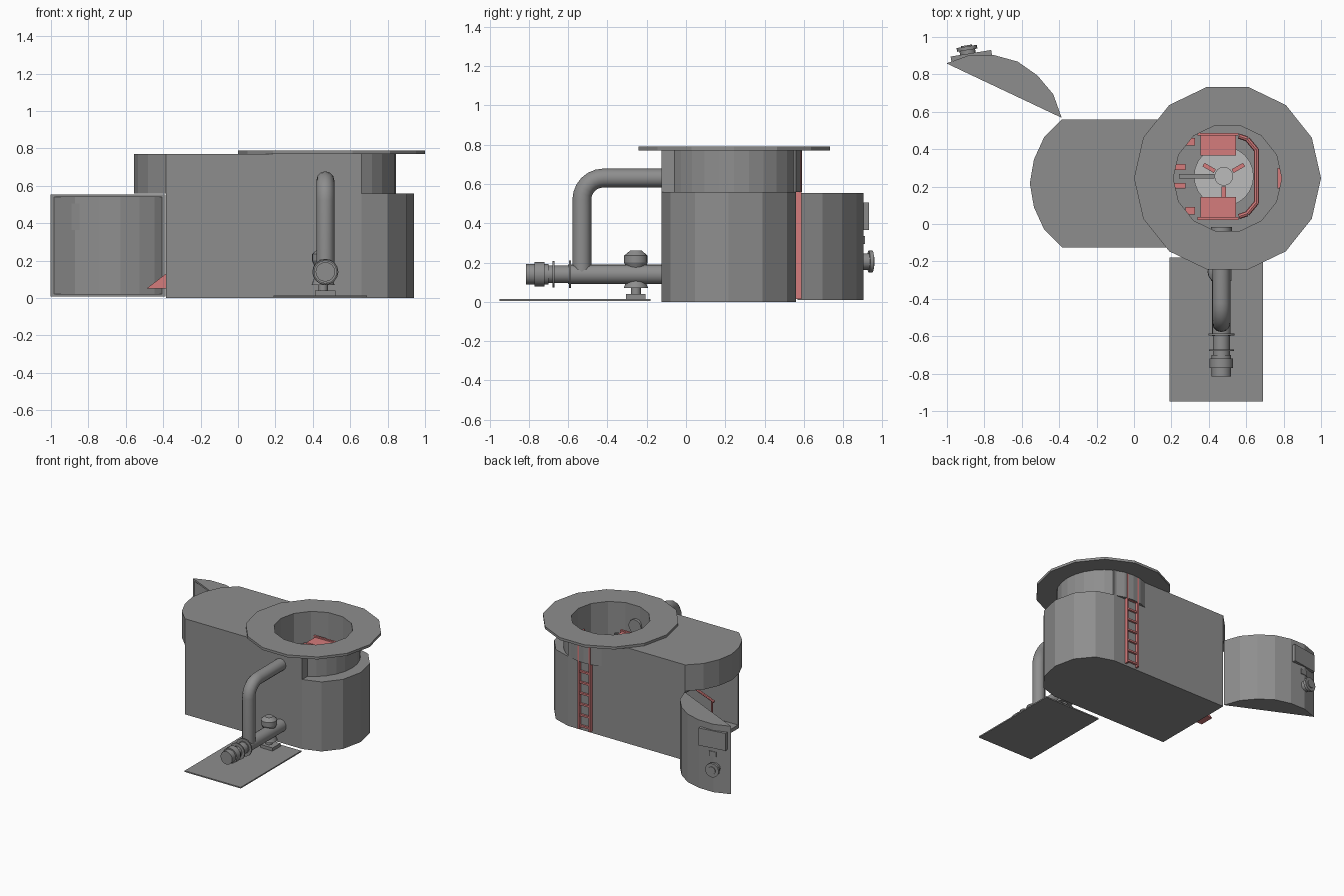
import bpy, bmesh, math
from mathutils import Vector, Matrix

cube = bpy.data.objects.get("Cube")
if cube:
    bpy.data.objects.remove(cube)


def material(name, color):
    m = bpy.data.materials.new(name)
    m.use_nodes = True
    m.diffuse_color = color
    m.node_tree.nodes["Principled BSDF"].inputs["Base Color"].default_value = color
    return m


GREY = material("steel grey", (0.27, 0.27, 0.27, 1))
RED = material("fittings red", (0.66, 0.2, 0.2, 1))
LIGHT = material("pale grey", (0.5, 0.5, 0.5, 1))


def finish(name, bm, mat, smooth=False):
    bmesh.ops.recalc_face_normals(bm, faces=bm.faces)
    me = bpy.data.meshes.new(name)
    bm.to_mesh(me)
    bm.free()
    me.materials.append(mat)
    ob = bpy.data.objects.new(name, me)
    bpy.context.collection.objects.link(ob)
    if smooth:
        bpy.ops.object.select_all(action='DESELECT')
        ob.select_set(True)
        bpy.context.view_layer.objects.active = ob
        bpy.ops.object.shade_smooth_by_angle(angle=math.radians(35))
    return ob


def box(name, center, size, mat, turn=0, axis='Z'):
    bm = bmesh.new()
    m = Matrix.Translation(center) @ Matrix.Rotation(turn, 4, axis) @ Matrix.Diagonal((*size, 1))
    bmesh.ops.create_cube(bm, size=1, matrix=m)
    return finish(name, bm, mat)


def rod(name, a, b, r, mat, r2=None, sides=16, smooth=True):
    a, b = Vector(a), Vector(b)
    d = b - a
    bm = bmesh.new()
    m = Matrix.Translation((a + b) / 2) @ d.to_track_quat('Z', 'Y').to_matrix().to_4x4()
    bmesh.ops.create_cone(bm, cap_ends=True, segments=sides, radius1=r,
                          radius2=r if r2 is None else r2, depth=d.length, matrix=m)
    return finish(name, bm, mat, smooth)


def prism(name, outline, z0, z1, mat):
    bm = bmesh.new()
    f = bm.faces.new([bm.verts.new((x, y, z0)) for x, y in outline])
    ext = bmesh.ops.extrude_face_region(bm, geom=[f])
    bmesh.ops.translate(bm, vec=(0, 0, z1 - z0),
                        verts=[v for v in ext["geom"] if isinstance(v, bmesh.types.BMVert)])
    return finish(name, bm, mat)


def ngon(cx, cy, r, n=14):
    return [(cx + r * math.cos(math.tau * i / n), cy + r * math.sin(math.tau * i / n)) for i in range(n)]


def cut(ob, cutter):
    mod = ob.modifiers.new("cut", 'BOOLEAN')
    mod.operation, mod.solver, mod.object = 'DIFFERENCE', 'EXACT', cutter
    bpy.context.view_layer.objects.active = ob
    bpy.ops.object.modifier_apply(modifier=mod.name)


# Hull: lower body, roof with rounded canopy, and round collar
X0, X1, Y0, Y1 = -0.385, 0.66, -0.125, 0.56
YM, HALF = (Y0 + Y1) / 2, (Y1 - Y0) / 2
SPLIT, TOP = 0.56, 0.77
CX, CY = 0.5, 0.245


def end_arc(x, depth):
    return [(x + depth * math.cos(a), YM + HALF * math.sin(a))
            for a in (math.radians(-90 + 30 * i) for i in range(7))]


# Shallow arc shared by the canopy and the door: (along, depth)
SHALLOW = [(0, 0), (0.095, 0.095), (0.215, 0.15), (0.3425, 0.172),
           (0.47, 0.15), (0.59, 0.095), (0.685, 0)]
lower = prism("lower_body", [(X0, Y0)] + end_arc(X1, 0.28) + [(X0, Y1)], 0, SPLIT, GREY)
upper = prism("upper_body", [(X1, Y0), (X1, Y1)] + [(X0 - d, Y1 - t) for t, d in SHALLOW],
              SPLIT, TOP, GREY)
collar = prism("collar", ngon(CX, CY, 0.345, 28), SPLIT, TOP, GREY)
rim = prism("top_rim", ngon(CX, CY, 0.5), TOP, 0.79, GREY)

# Hollow cabin and round well
well = prism("well_cutter", ngon(CX, CY, 0.29), 0.03, 1, GREY)
cabin = box("cabin_cutter", (0.02, YM, 0.285), (1.24, HALF * 2 - 0.03, 0.51), GREY)
for ob in (lower, upper, collar, rim):
    cut(ob, well)
cut(lower, cabin)
for ob in (well, cabin):
    bpy.data.objects.remove(ob)

# Open door: curved hollow shell, swung out from its hinge
hinge = Vector((-0.385, 0.567))
along = Vector((-0.904, 0.427))
out = Vector((0.427, 0.904))
DOOR0, DOOR1 = 0.008, 0.555


def door_points(k):
    mid = Vector((0.3425, 0))
    pts = [mid + (Vector(p) - mid) * k for p in SHALLOW]
    return [tuple(hinge + along * p.x + out * p.y) for p in pts]


door = prism("door", door_points(0.995), DOOR0, DOOR1, GREY)
inner = [Vector(p) - out * 0.005 for p in door_points(0.95)]
hollow = prism("door_cutter", inner, DOOR0 + 0.015, DOOR1 - 0.015, GREY)
cut(door, hollow)
bpy.data.objects.remove(hollow)

# Door fittings
tilt = 0.16
face = Vector((-math.sin(tilt), math.cos(tilt), 0))
box("door_plate", (-0.87, 0.9, 0.435), (0.22, 0.026, 0.14), GREY, tilt)
box("door_handle", (-0.87, 0.9, 0.315), (0.06, 0.015, 0.04), GREY, tilt)
hub = Vector((-0.885, 0.89, 0.205))
rod("port_neck", hub, hub + face * 0.045, 0.042, GREY)
rod("port_flange", hub + face * 0.04, hub + face * 0.06, 0.055, GREY)
rod("port_cap", hub + face * 0.055, hub + face * 0.066, 0.03, GREY)

# Outside ladder on the rear wall
LX = 0.5
for s in (-1, 1):
    box("ladder_rail", (LX + s * 0.05, 0.573, 0.39), (0.014, 0.028, 0.75), RED)
for i in range(9):
    box("ladder_rung", (LX, 0.573, 0.04 + i * 0.0875), (0.1, 0.016, 0.014), RED)

# Pipe stand
PX = 0.467
box("base_plate", (0.44, -0.565, 0.01), (0.5, 0.77, 0.01), GREY)


def bent_pipe(name, pts, r):
    cu = bpy.data.curves.new(name, 'CURVE')
    cu.dimensions = '3D'
    cu.bevel_depth, cu.bevel_resolution, cu.use_fill_caps = r, 4, True
    sp = cu.splines.new('POLY')
    sp.points.add(len(pts) - 1)
    for p, co in zip(sp.points, pts):
        p.co = (*co, 1)
    sp.use_smooth = True
    cu.materials.append(GREY)
    bpy.context.collection.objects.link(bpy.data.objects.new(name, cu))


bend = [math.radians(180 - 15 * i) for i in range(7)]
bent_pipe("riser_pipe", [(PX, -0.53, 0.14)]
          + [(PX, -0.42 + 0.11 * math.cos(a), 0.52 + 0.11 * math.sin(a)) for a in bend]
          + [(PX, -0.05, 0.63)], 0.048)
rod("pipe_outlet", (PX, -0.06, 0.63), (PX, -0.015, 0.63), 0.056, GREY)
# Lower pipe with flanges and end coupling: (y start, y end, radius)
for name, a, b, r in [("main_pipe", -0.1, -0.6, 0.05), ("pipe_flange", -0.585, -0.595, 0.07),
                      ("neck_pipe", -0.59, -0.71, 0.045), ("neck_flange", -0.67, -0.68, 0.067),
                      ("coupling", -0.72, -0.77, 0.062), ("coupling_neck", -0.7, -0.73, 0.052),
                      ("end_cap", -0.76, -0.815, 0.052)]:
    rod(name, (PX, a, 0.14), (PX, b, 0.14), r, GREY)

# Valve on the lower pipe
VY = -0.255
VX = 0.455
for name, a, b, r, r2 in [("valve_dome", 0.235, 0.26, 0.06, 0.03), ("valve_head", 0.2, 0.235, 0.06, 0.06),
                          ("valve_cone", 0.14, 0.2, 0.03, 0.06), ("valve_body", 0.07, 0.14, 0.062, 0.035),
                          ("valve_stem", 0.04, 0.075, 0.025, 0.025)]:
    rod(name, (VX, VY, a), (VX, VY, b), r, GREY, r2)
box("valve_foot", (PX, VY, 0.027), (0.11, 0.1, 0.026), GREY)

# Stair from the cabin opening up to the station, with handrails
SLOPE = 0.76
prism_x = [(-0.49, 0.05), (-0.385, 0.13), (0.2, 0.42), (0.2, 0.36), (-0.385, 0.05)]
bm = bmesh.new()
f = bm.faces.new([bm.verts.new((x, 0.19, z)) for x, z in prism_x])
ext = bmesh.ops.extrude_face_region(bm, geom=[f])
bmesh.ops.translate(bm, vec=(0, 0.12, 0),
                    verts=[v for v in ext["geom"] if isinstance(v, bmesh.types.BMVert)])
finish("stair_ramp", bm, RED)
for y in (0.17, 0.33):
    rod("handrail", (-0.37, y, 0.32), (0.2, y, 0.53), 0.01, RED, sides=8)
    for x, z in ((-0.35, 0.32), (-0.1, 0.42)):
        rod("rail_post", (x, y, z - 0.2), (x, y, z), 0.008, RED, sides=8)

# Station inside the well
SX, SY = 0.48, 0.255
rod("station_pedestal", (SX, SY, 0.03), (SX, SY, 0.44), 0.1, GREY)
rod("station_disc", (SX, SY, 0.44), (SX, SY, 0.46), 0.16, LIGHT, sides=24)
rod("station_post", (SX, SY, 0.46), (SX, SY, 0.53), 0.05, LIGHT)
box("station_beam", (0.335, SY, 0.47), (0.19, 0.025, 0.03), GREY)
for i in range(3):
    a = math.radians(-90 + 120 * i)
    box("spoke", (SX + 0.09 * math.cos(a), SY + 0.09 * math.sin(a), 0.468), (0.07, 0.022, 0.02), RED, a)
for s in (-1, 1):
    box("side_console", (0.45, SY + s * 0.165, 0.53), (0.19, 0.11, 0.12), RED)
    box("console_back", (0.45, SY + s * 0.225, 0.55), (0.22, 0.015, 0.1), RED)
    box("console_lever", (0.3, SY + s * 0.185, 0.5), (0.05, 0.04, 0.06), RED)
    for a, b in [((0.56, 0.215), (0.605, 0.2)), ((0.605, 0.2), (0.655, 0.14)), ((0.655, 0.145), (0.655, 0))]:
        rod("guard_rail", (a[0], SY + s * a[1], 0.5), (b[0], SY + s * b[1], 0.5), 0.014, RED, sides=8)
    box("entry_post", (0.245, SY + s * 0.05, 0.48), (0.06, 0.03, 0.08), RED)

# Rungs on the inner wall of the well
for i in range(6):
    box("inner_rung", (0.778, CY, 0.1 + i * 0.1), (0.02, 0.11, 0.014), RED)
